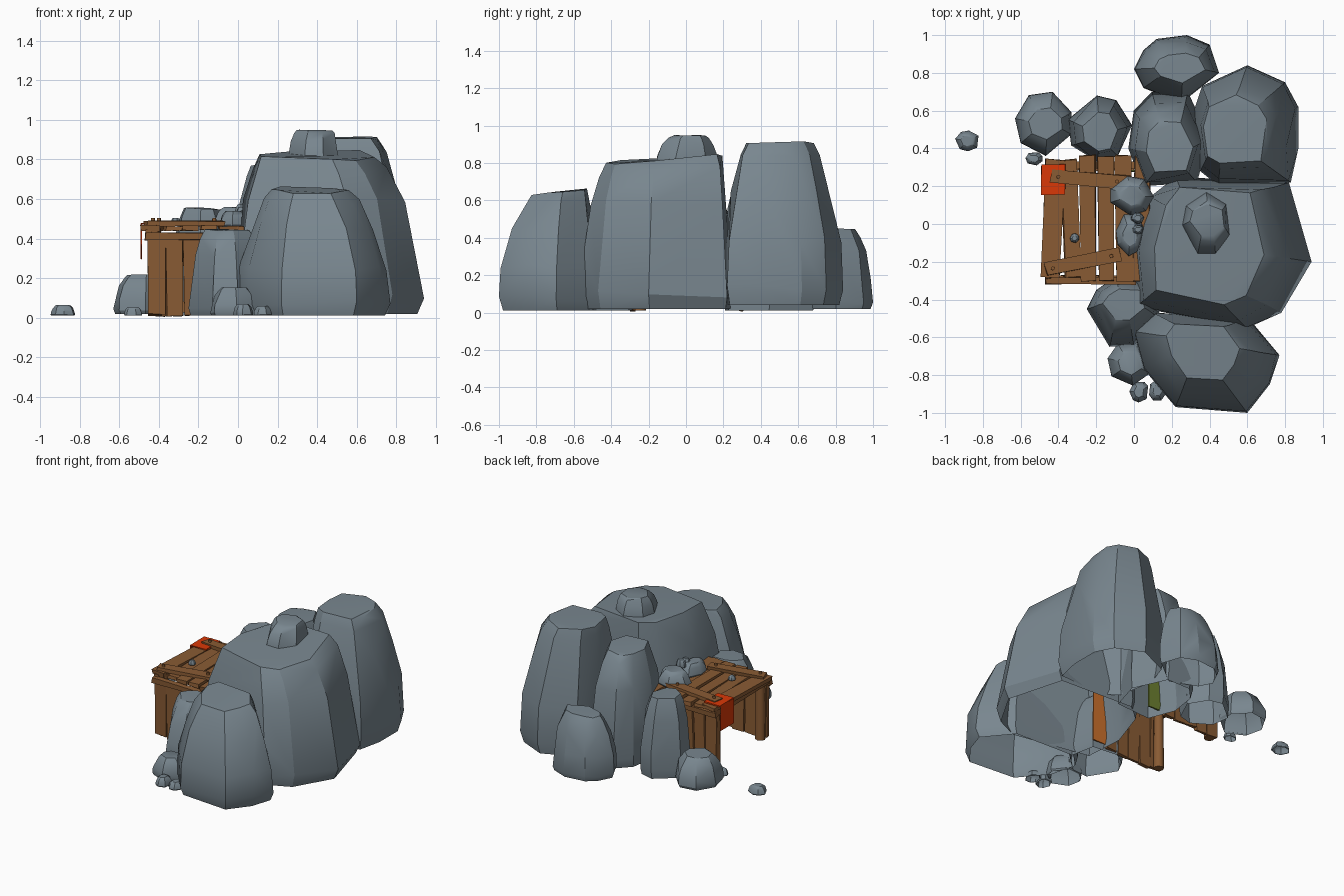
import bpy, bmesh, math, random
from mathutils import Matrix, Vector

if "Cube" in bpy.data.objects:
    bpy.data.objects.remove(bpy.data.objects["Cube"])

random.seed(7)


def material(name, r, g, b):
    m = bpy.data.materials.new(name)
    m.diffuse_color = (r, g, b, 1)
    m.use_nodes = True
    m.node_tree.nodes["Principled BSDF"].inputs["Base Color"].default_value = m.diffuse_color
    return m


STONE = material("slate grey stone", 0.19, 0.24, 0.275)
WOOD = material("brown wood", 0.25, 0.105, 0.034)
RED = material("red cloth", 0.70, 0.04, 0.002)
GREEN = material("green cloth", 0.15, 0.21, 0.03)
ORANGE = material("orange cloth", 0.62, 0.17, 0.025)


def add(name, bm, mat, smooth=None):
    me = bpy.data.meshes.new(name)
    bm.to_mesh(me)
    bm.free()
    me.materials.append(mat)
    ob = bpy.data.objects.new(name, me)
    bpy.context.collection.objects.link(ob)
    if smooth:
        bpy.ops.object.select_all(action='DESELECT')
        ob.select_set(True)
        bpy.context.view_layer.objects.active = ob
        bpy.ops.object.shade_smooth_by_angle(angle=math.radians(smooth))
    return ob


def rock(name, base, top, z0, z1, sides=8, tilt=(0, 0), plan=None):
    """Faceted boulder, open below: hull of rings blending from base box to top box (x0, x1, y0, y1)."""
    a0 = random.random()
    ang = [(i + a0 + random.uniform(-.22, .22)) * math.tau / sides for i in range(sides)]
    unit = plan or [(math.cos(a), math.sin(a)) for a in ang]
    lo = [min(p[k] for p in unit) for k in (0, 1)]
    hi = [max(p[k] for p in unit) for k in (0, 1)]
    unit = [[(p[k] - lo[k]) / (hi[k] - lo[k]) for k in (0, 1)] for p in unit]
    bm = bmesh.new()
    h = z1 - z0
    for t, k in ((0, .14), (.1, 0), (.38, .08), (.7, .4), (.92, .78), (1, 1.06)):
        x0, x1, y0, y1 = [b + (c - b) * k for b, c in zip(base, top)]
        for u, v in unit:
            j = random.uniform(-.04, .03) if t > .1 else 0
            u2, v2 = .5 + (u - .5) * (1 + j), .5 + (v - .5) * (1 + j)
            z = z0 + h * t
            if t > .8:
                z += tilt[0] * (u - .5) + tilt[1] * (v - .5) - random.uniform(0, .03) * h
            elif t > 0:
                z += random.uniform(-.03, .03) * h
            bm.verts.new((x0 + (x1 - x0) * u2, y0 + (y1 - y0) * v2, z))
    bmesh.ops.convex_hull(bm, input=bm.verts)
    bmesh.ops.delete(bm, geom=[v for v in bm.verts if not v.link_faces], context='VERTS')
    bmesh.ops.dissolve_limit(bm, angle_limit=math.radians(6), verts=bm.verts, edges=bm.edges)
    bmesh.ops.recalc_face_normals(bm, faces=bm.faces)
    bottom = [f for f in bm.faces if f.normal.z < -.95]
    bmesh.ops.delete(bm, geom=bottom, context='FACES')
    return add(name, bm, STONE, 28)


def pebble(name, x, y, rx, ry, z0, z1, sides=7):
    f = .55
    return rock(name, (x - rx, x + rx, y - ry, y + ry),
                (x - rx * f, x + rx * f, y - ry * f, y + ry * f), z0, z1, sides)


def plank(name, centre, size, mat=WOOD, rot=0, axis='Z', rough=.005):
    """Slightly uneven board."""
    bm = bmesh.new()
    bmesh.ops.create_cube(bm, size=1)
    for v in bm.verts:
        v.co = Vector(c * s + random.uniform(-rough, rough) for c, s in zip(v.co, size))
    m = Matrix.Translation(centre) @ Matrix.Rotation(math.radians(rot), 4, axis)
    bmesh.ops.transform(bm, matrix=m, verts=bm.verts)
    return add(name, bm, mat)


def post(name, x, y, z0, z1, r):
    bm = bmesh.new()
    bmesh.ops.create_cone(bm, cap_ends=True, segments=8, radius1=r, radius2=r * .9, depth=z1 - z0)
    bmesh.ops.translate(bm, verts=bm.verts, vec=(x, y, (z0 + z1) / 2))
    return add(name, bm, WOOD, 50)


# large boulders with drawn ground plans
rock("main_boulder", (-.01, .94, -.55, .25), (.10, .70, -.44, .19), 0.02, .83, tilt=(0, .04),
     plan=[(.09, .14), (.22, .25), (.82, .22), (.94, -.2), (.78, -.47), (.6, -.55), (.01, -.44), (-.01, -.15)])
rock("back_right_boulder", (.30, .87, .20, .84), (.36, .71, .31, .69), .04, .92,
     plan=[(.35, .28), (.45, .2), (.83, .22), (.87, .4), (.87, .62), (.8, .75), (.6, .84), (.36, .73), (.3, .55)])
rock("back_middle_boulder", (-.03, .40, .20, .70), (.06, .32, .27, .55), .01, .78,
     plan=[(-.03, .4), (0, .6), (.1, .7), (.3, .7), (.42, .45), (.35, .22), (.05, .2)])
rock("rear_boulder", (.00, .45, .64, 1.0), (.10, .38, .74, .91), .02, .45,
     plan=[(0, .82), (.05, .92), (.12, .98), (.28, 1.), (.4, .95), (.45, .8), (.25, .64), (.05, .72)])
rock("front_boulder", (.00, .77, -1.0, -.47), (.16, .57, -.84, -.53), .01, .65, tilt=(0, .04),
     plan=[(0, -.58), (.1, -.48), (.6, -.5), (.77, -.7), (.72, -.85), (.6, -1.), (.22, -.97), (.05, -.77)])
rock("front_left_boulder", (-.25, .14, -.65, -.28), (-.17, .06, -.52, -.34), .01, .45,
     plan=[(-.25, -.45), (-.2, -.35), (-.1, -.28), (.1, -.3), (.14, -.5), (0, -.64), (-.13, -.65)])

# rounder boulders
rock("cap_stone", (.25, .51, -.16, .17), (.29, .48, -.07, .11), .77, .95, 7)
rock("hut_back_boulder", (-.35, -.01, .33, .68), (-.28, -.08, .38, .60), .01, .56, 7)
rock("low_back_left_boulder", (-.63, -.33, .36, .70), (-.56, -.38, .44, .62), .02, .22, 7)

# loose stones on the ground
pebble("front_stone", -.02, -.74, .12, .115, .01, .155)
pebble("front_pebble_left", .025, -.89, .05, .055, .01, .07)
pebble("front_pebble_right", .125, -.88, .045, .055, .01, .06)
pebble("far_left_pebble", -.885, .44, .062, .055, .01, .065)
pebble("hut_corner_pebble", -.53, .345, .045, .035, .01, .055)

# stones lying on the roof
pebble("roof_stone_back", -.01, .15, .115, .105, .46, .56)
pebble("roof_stone_front", -.02, -.06, .075, .11, .46, .54)
pebble("roof_pebble_1", .02, .03, .035, .03, .52, .575)
pebble("roof_pebble_2", .02, -.03, .03, .025, .52, .56)
pebble("roof_pebble_3", -.315, -.075, .025, .025, .475, .505)

# hut corner posts
for side, y in (("front", -.25), ("back", .265)):
    post(side + "_corner_post", -.42, y, .01, .45, .035)

# side walls of upright planks, open towards the left, with a rail on top
for side, y in (("front", -.285), ("back", .295)):
    for i in range(5):
        plank(f"{side}_wall_plank_{i + 1}", (-.412 + i * .092, y, .215),
              (.085, .024, .40 + random.uniform(-.02, .02)), rot=random.uniform(-1.5, 1.5), axis='Y')
    plank(side + "_wall_rail", (-.23, y + (-.015 if y < 0 else .015), .41), (.48, .035, .035))
plank("door_lintel", (-.45, .02, .425), (.035, .62, .04))

# roof boards with two battens and nail heads
for i in range(6):
    w = .105 if i == 0 else .082
    plank(f"roof_board_{i + 1}", (-.43 + i * .094, .03, .452 + random.uniform(-.005, .005)),
          (w, .65 + random.uniform(-.03, .02), .028), rot=random.uniform(-2.5, 2.5))
plank("back_batten", (-.23, .235, .478), (.42, .075, .024), rot=-5)
plank("front_batten", (-.27, -.20, .478), (.40, .07, .024), rot=12)
for i, (x, y) in enumerate(((-.40, .25), (-.09, .225), (-.43, -.235), (-.12, -.17))):
    post(f"nail_head_{i + 1}", x, y, .48, .503, .011)

# red cloth folded over the roof corner
plank("red_cloth_top", (-.427, .235, .476), (.125, .16, .009), RED, rough=.002)
plank("red_cloth_drop", (-.489, .23, .385), (.006, .15, .18), RED, rough=.002)

# cloths hanging at the inner end of the hut
plank("green_cloth", (.045, .28, .24), (.13, .009, .38), GREEN, rough=.002)
plank("orange_cloth", (.045, -.285, .24), (.13, .009, .38), ORANGE, rough=.002)
